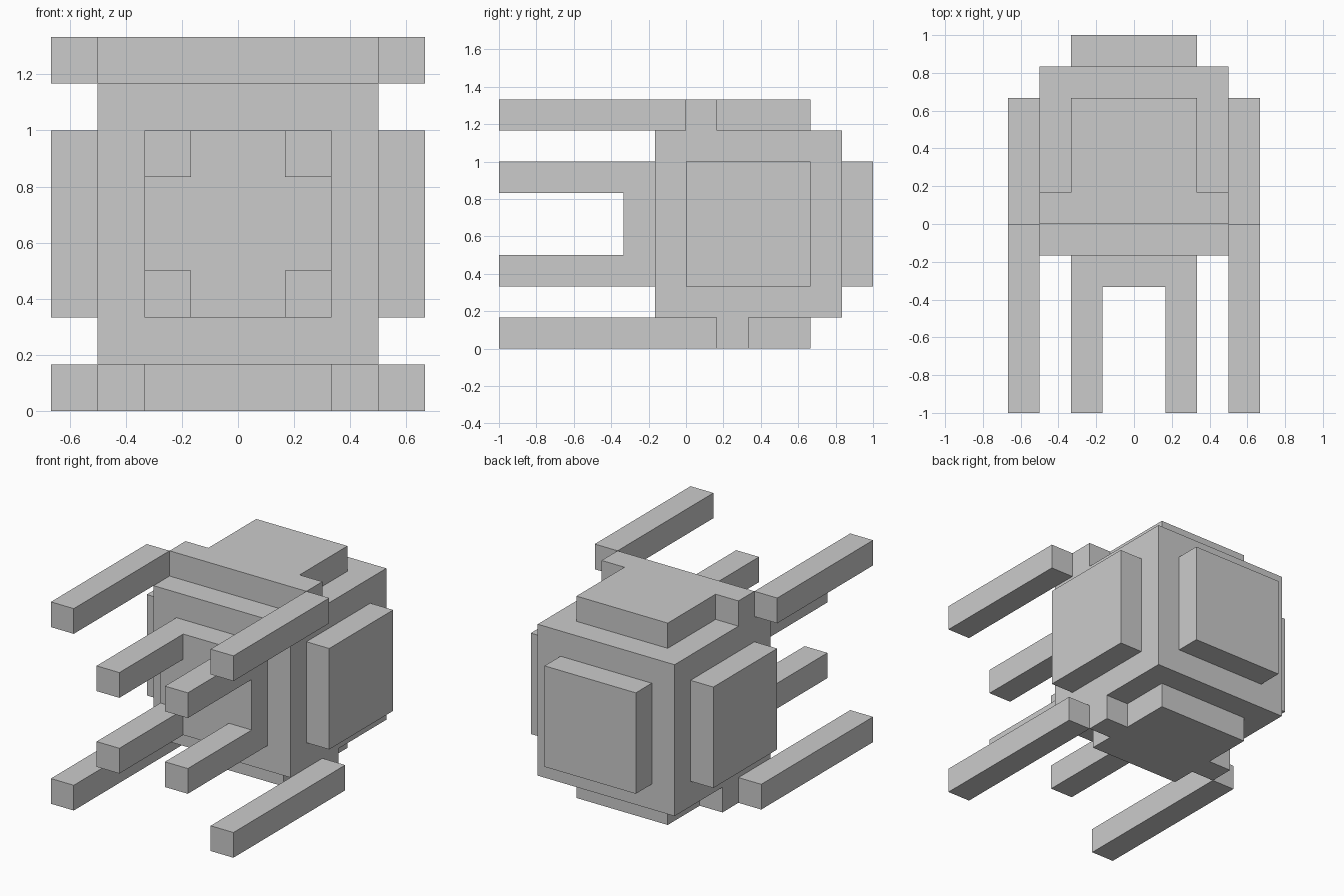
import bpy
import bmesh

if "Cube" in bpy.data.objects:
    bpy.data.objects.remove(bpy.data.objects["Cube"])

U = 1 / 6  # every part sits on a grid of sixths


def finish(bm, name):
    bmesh.ops.recalc_face_normals(bm, faces=bm.faces)
    mesh = bpy.data.meshes.new(name)
    bm.to_mesh(mesh)
    bm.free()
    obj = bpy.data.objects.new(name, mesh)
    bpy.context.collection.objects.link(obj)
    return obj


def box(name, x, y, z):
    """Box from (min, max) ranges given in grid units."""
    bm = bmesh.new()
    bmesh.ops.create_cube(bm, size=1)
    for v in bm.verts:
        v.co = [U * (r[0] if c < 0 else r[1]) for c, r in zip(v.co, (x, y, z))]
    return finish(bm, name)


def box_pair(name, x, y, z):
    """Box on the right and its mirror image on the left."""
    box("right_" + name, x, y, z)
    box("left_" + name, (-x[1], -x[0]), y, z)


def plate(name, half, z):
    """Symmetric flat plate from the right half of its outline."""
    outline = half + [(-x, y) for x, y in reversed(half)]
    bm = bmesh.new()
    face = bm.faces.new([bm.verts.new((x * U, y * U, z[0] * U)) for x, y in outline])
    top = bmesh.ops.extrude_face_region(bm, geom=[face], use_keep_orig=True)["geom"]
    verts = [g for g in top if isinstance(g, bmesh.types.BMVert)]
    bmesh.ops.translate(bm, verts=verts, vec=(0, 0, (z[1] - z[0]) * U))
    return finish(bm, name)


# Main cube with raised panels on its sides, back and front
box("body", (-3, 3), (-1, 5), (1, 7))
box_pair("side_panel", (3, 4), (0, 4), (2, 6))
box("back_panel", (-2, 2), (5, 6), (2, 6))
box("front_panel", (-2, 2), (-2, -1), (2, 6))

# Top and bottom plates, each with a cross bar reaching out to the arms
plate("top_plate", [(3, 0), (3, 1), (2, 1), (2, 4)], (7, 8))
plate("bottom_plate", [(2, 0), (2, 1), (3, 1), (3, 2), (2, 2), (2, 4)], (0, 1))

# Long outer arms reaching forward
box_pair("upper_arm", (3, 4), (-6, 0), (7, 8))
box_pair("lower_arm", (3, 4), (-6, 1), (0, 1))

# Four inner prongs at the corners of the front panel
box_pair("upper_prong", (1, 2), (-6, -2), (5, 6))
box_pair("lower_prong", (1, 2), (-6, -2), (2, 3))
